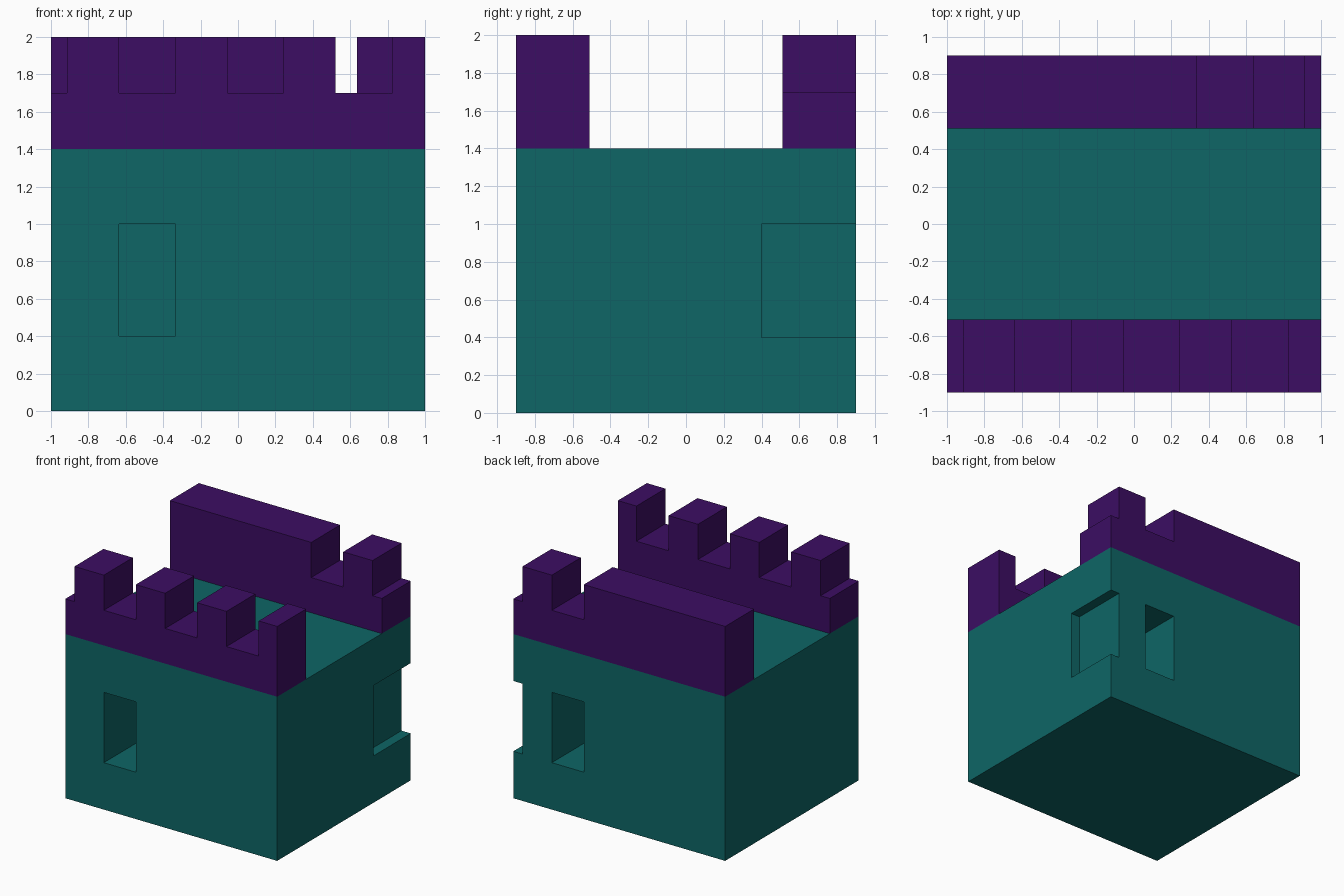
import bpy
import bmesh

cube = bpy.data.objects.get("Cube")
if cube:
    bpy.data.objects.remove(cube, do_unlink=True)


def make_material(name, color):
    mat = bpy.data.materials.new(name)
    mat.use_nodes = True
    mat.diffuse_color = color
    mat.node_tree.nodes["Principled BSDF"].inputs["Base Color"].default_value = color
    return mat


def add_object(name, bm, mat):
    bmesh.ops.recalc_face_normals(bm, faces=bm.faces)
    mesh = bpy.data.meshes.new(name)
    bm.to_mesh(mesh)
    bm.free()
    mesh.materials.append(mat)
    obj = bpy.data.objects.new(name, mesh)
    bpy.context.collection.objects.link(obj)
    return obj


def box(name, lo, hi, mat):
    bm = bmesh.new()
    bmesh.ops.create_cube(bm, size=1)
    for v in bm.verts:
        v.co = [h if c > 0 else l for c, l, h in zip(v.co, lo, hi)]
    return add_object(name, bm, mat)


def battlement(name, y0, y1, merlons, mat):
    """Extrude a crenellated outline from y0 to y1."""
    base, sill, top = 1.4, 1.7, 2.0
    outline = [(-1, base)]
    if merlons[0][0] > -1:
        outline.append((-1, sill))
    for a, b in merlons:
        outline += [(a, sill), (a, top), (b, top), (b, sill)]
    if merlons[-1][1] < 1:
        outline.append((1, sill))
    outline.append((1, base))
    # Merlons flush with an end need no sill point there
    outline = [p for p in outline
               if not (p == (-1, sill) and merlons[0][0] == -1)
               and not (p == (1, sill) and merlons[-1][1] == 1)]
    bm = bmesh.new()
    face = bm.faces.new([bm.verts.new((x, y0, z)) for x, z in outline])
    moved = bmesh.ops.extrude_face_region(bm, geom=[face], use_keep_orig=True)["geom"]
    verts = [g for g in moved if isinstance(g, bmesh.types.BMVert)]
    bmesh.ops.translate(bm, verts=verts, vec=(0, y1 - y0, 0))
    return add_object(name, bm, mat)


teal = make_material("teal_stone", (0.0044, 0.133, 0.133, 1))
purple = make_material("purple_stone", (0.045, 0.004, 0.125, 1))

# Solid tower body with three window recesses, one open at the corner
body = box("tower_body", (-1, -0.9, 0), (1, 0.9, 1.4), teal)
recesses = {
    "front_window": ((-0.636, -1.1, 0.4), (-0.334, -0.4, 1)),
    "back_window": ((0.334, 0.4, 0.4), (0.636, 1.1, 1)),
    "corner_window": ((0.913, 0.4, 0.4), (1.2, 1.1, 1)),
}
cutters = []
for name, (lo, hi) in recesses.items():
    cutter = box(name + "_cutter", lo, hi, teal)
    cutter.hide_render = True
    cutters.append(cutter)
    mod = body.modifiers.new(name, "BOOLEAN")
    mod.operation = "DIFFERENCE"
    mod.solver = "EXACT"
    mod.object = cutter

# Bake the recesses into the body and drop the cutters
depsgraph = bpy.context.evaluated_depsgraph_get()
cut_mesh = bpy.data.meshes.new_from_object(body.evaluated_get(depsgraph))
body.modifiers.clear()
body.data = cut_mesh
for cutter in cutters:
    bpy.data.objects.remove(cutter, do_unlink=True)

# Battlements along the front and back edges
battlement("front_battlement", -0.9, -0.51,
           [(-0.913, -0.636), (-0.334, -0.057), (0.244, 0.521), (0.825, 1)], purple)
battlement("back_battlement", 0.51, 0.9, [(-1, 0.334), (0.636, 0.913)], purple)
